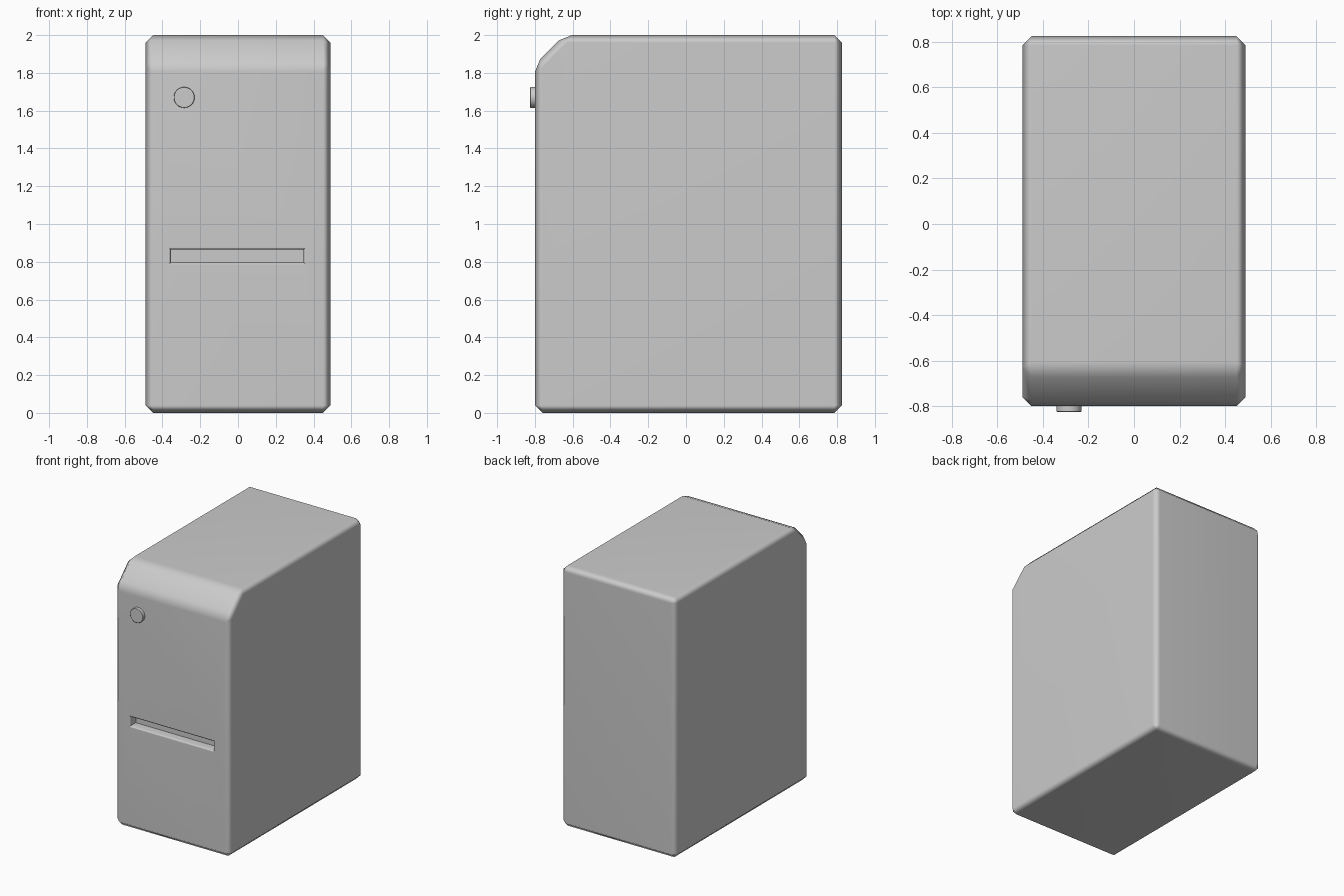
import bpy, bmesh
from math import radians, pi
from mathutils import Matrix

if "Cube" in bpy.data.objects:
    bpy.data.objects.remove(bpy.data.objects["Cube"])

FRONT, BACK, HALF_W = -0.80, 0.825, 0.49


def make_object(name, bm):
    bmesh.ops.recalc_face_normals(bm, faces=bm.faces)
    mesh = bpy.data.meshes.new(name)
    bm.to_mesh(mesh)
    bm.free()
    obj = bpy.data.objects.new(name, mesh)
    bpy.context.collection.objects.link(obj)
    return obj


def loft(rings):
    """Closed solid through a list of equal-length point rings."""
    bm = bmesh.new()
    loops = [[bm.verts.new(p) for p in ring] for ring in rings]
    n = len(loops[0])
    for a, b in zip(loops, loops[1:]):
        for i in range(n):
            bm.faces.new((a[i], a[(i + 1) % n], b[(i + 1) % n], b[i]))
    bm.faces.new(loops[0])
    bm.faces.new(loops[-1])
    bmesh.ops.recalc_face_normals(bm, faces=bm.faces)
    return bm


def finish(obj, angle):
    bpy.ops.object.select_all(action='DESELECT')
    obj.select_set(True)
    bpy.context.view_layer.objects.active = obj
    bpy.ops.object.shade_smooth_by_angle(angle=radians(angle))
    mod = obj.modifiers.new("Weighted normals", 'WEIGHTED_NORMAL')
    mod.keep_sharp = True


# Case: side profile with a sloped front top edge, all edges bevelled
profile = [(FRONT, 0), (BACK, 0), (BACK, 2), (-0.645, 2), (FRONT, 1.845)]
bm = loft([[(x, y, z) for y, z in profile] for x in (-HALF_W, HALF_W)])
bmesh.ops.bevel(bm, geom=bm.edges[:], offset=0.04, segments=1,
                affect='EDGES', clamp_overlap=True)
case = make_object("case", bm)


# Drive slot: recess with a chamfered rim
def slot_ring(y, half_x, half_z):
    cx, cz = -0.004, 0.83
    return [(cx + sx * half_x, y, cz + sz * half_z)
            for sx, sz in ((-1, -1), (1, -1), (1, 1), (-1, 1))]


cutter = make_object("slot_cutter", loft([
    slot_ring(FRONT - 0.02, 0.382, 0.065),
    slot_ring(FRONT + 0.01, 0.352, 0.035),
    slot_ring(FRONT + 0.07, 0.352, 0.035)]))
cutter.hide_render = True
bpy.context.view_layer.objects.active = case
cut = case.modifiers.new("Slot", 'BOOLEAN')
cut.operation = 'DIFFERENCE'
cut.solver = 'EXACT'
cut.object = cutter
bpy.ops.object.modifier_apply(modifier=cut.name)
bpy.data.objects.remove(cutter)
finish(case, 50)

# Power button: short bevelled cylinder set into the front
bm = bmesh.new()
bmesh.ops.create_cone(bm, cap_ends=True, segments=32, radius1=0.055,
                      radius2=0.055, depth=0.045,
                      matrix=Matrix.Translation((-0.285, -0.8025, 1.67))
                      @ Matrix.Rotation(pi / 2, 4, 'X'))
rim = [e for e in bm.edges if all(v.co.y < FRONT for v in e.verts)]
bmesh.ops.bevel(bm, geom=rim, offset=0.004, segments=2, profile=0.5,
                affect='EDGES')
finish(make_object("power_button", bm), 50)
